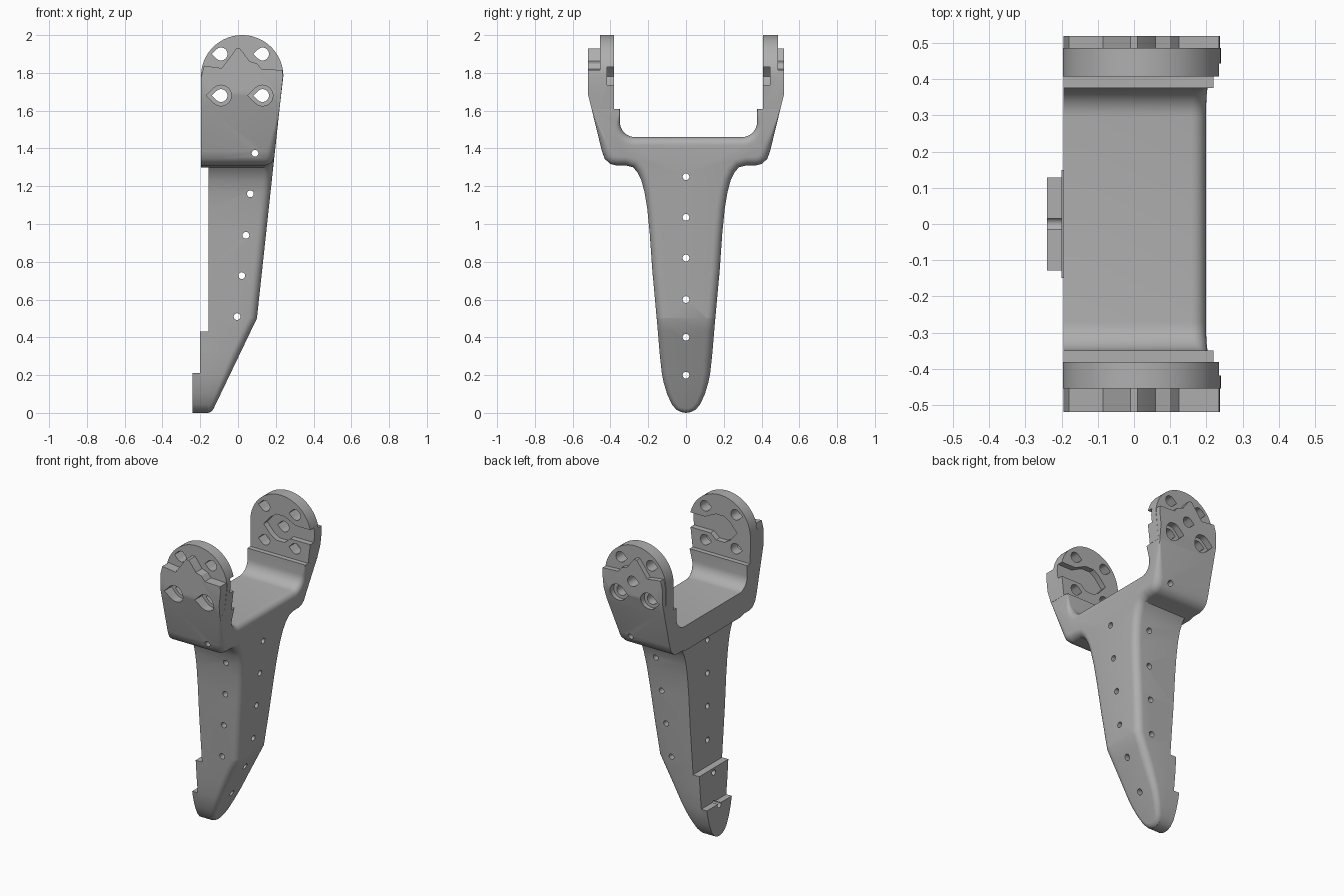
import bpy, bmesh, math

if "Cube" in bpy.data.objects:
    bpy.data.objects.remove(bpy.data.objects["Cube"])

grey = bpy.data.materials.new("mid_grey")
grey.diffuse_color = (0.43, 0.43, 0.43, 1)
grey.use_nodes = True
grey.node_tree.nodes["Principled BSDF"].inputs["Base Color"].default_value = grey.diffuse_color


def make(name, bm):
    bmesh.ops.recalc_face_normals(bm, faces=bm.faces)
    me = bpy.data.meshes.new(name)
    bm.to_mesh(me)
    bm.free()
    ob = bpy.data.objects.new(name, me)
    bpy.context.collection.objects.link(ob)
    me.materials.append(grey)
    return ob


def prism(bm, pts, axis, a, b):
    """Extrude a 2D outline along x (pts are y,z) or along y (pts are x,z)."""
    def co(p, t):
        return (t, p[0], p[1]) if axis == "x" else (p[0], t, p[1])
    lo = [bm.verts.new(co(p, a)) for p in pts]
    hi = [bm.verts.new(co(p, b)) for p in pts]
    bm.faces.new(lo)
    bm.faces.new(hi)
    for i in range(len(pts)):
        j = (i + 1) % len(pts)
        bm.faces.new((lo[i], lo[j], hi[j], hi[i]))


def arc(cx, cz, r, a0, a1, n):
    return [(cx + r * math.cos(math.radians(a0 + (a1 - a0) * i / n)),
             cz + r * math.sin(math.radians(a0 + (a1 - a0) * i / n))) for i in range(n + 1)]


def teardrop(cx, cz, r):
    return arc(cx, cz, r, -135, 135, 18) + [(cx - r * 1.42, cz)]


# Side outline (y, z): tapered stem, shoulders and the U-shaped yoke
side = [(.025, .004), (.05, .016), (.075, .045), (.1, .1), (.118, .16), (.128, .21),
        (.14, .32), (.149, .43), (.155, .5), (.178, .75), (.192, .95), (.205, 1.08),
        (.22, 1.17), (.236, 1.23), (.258, 1.275), (.28, 1.3), (.32, 1.31), (.37, 1.31),
        (.402, 1.318), (.43, 1.345), (.445, 1.385), (.5, 1.61)]
TOP = 1.61
outline = [(0, 0)] + side
outline += [(.376, TOP)] + arc(.296, 1.54, .08, 0, -90, 8)
outline += arc(-.27, 1.54, .08, -90, -180, 8) + [(-.35, TOP)]
outline += [(-y, z) for y, z in reversed(side)]


def front_x(z):
    return -.14 + .48 * z if z < .5 else .1 + (z - .5) * .108


def radius(z):
    if z < .3:
        return .022 + .08 * z
    return max(.002, .046 * min(1, (1.6 - z) / .14))


# Main body: outline swept from the back to a rounded, sloping front
bm = bmesh.new()
n = len(outline)
normals = []
for i in range(n):
    (y0, z0), (y1, z1), (y2, z2) = outline[i - 1], outline[i], outline[(i + 1) % n]
    a, b = math.hypot(y1 - y0, z1 - z0), math.hypot(y2 - y1, z2 - z1)
    ny = (z1 - z0) / a + (z2 - z1) / b
    nz = -(y1 - y0) / a - (y2 - y1) / b
    l = math.hypot(ny, nz)
    normals.append((ny / l, nz / l))
BACK = -10
rings = [[bm.verts.new((BACK, y, z)) for y, z in outline]]
for k in range(7):
    t = math.radians(15 * k)
    ring = []
    for (y, z), (ny, nz) in zip(outline, normals):
        r = radius(z)
        d = r * (1 - math.cos(t))
        ring.append(bm.verts.new((-r * (1 - math.sin(t)), y - ny * d, z - nz * d)))
    rings.append(ring)
for p, q in zip(rings, rings[1:]):
    for i in range(n):
        j = (i + 1) % n
        bm.faces.new((p[i], p[j], q[j], q[i]))
bm.faces.new(rings[0])
bm.faces.new(rings[-1])
bmesh.ops.bisect_plane(bm, geom=bm.verts[:] + bm.edges[:] + bm.faces[:],
                       plane_co=(0, 0, .5), plane_no=(0, 0, 1), dist=1e-5)
for v in bm.verts:
    v.co.x = -.155 if v.co.x < -5 else front_x(v.co.z) + v.co.x
parts = [make("stem_and_yoke", bm)]

# Back slabs: yoke back and the two steps near the foot
for name, lo, hi, x in (("yoke_back", 1.3, 9, -.195), ("step_upper", 0, .43, -.2),
                        ("step_lower", 0, .21, -.24)):
    bm = bmesh.new()
    x1 = -.2 if name == "step_lower" else -.155
    prism(bm, [p for p in outline if lo <= p[1] <= hi], "x", x, x1)
    parts.append(make(name, bm))

# Round ear plates and the crowned outer pads
ear = [(-.195, TOP), (front_x(TOP), TOP)] + arc(.022, 1.782, .218, 0, 180, 40)
pad = [(-.195, TOP), (front_x(TOP), TOP), (.238, 1.78), (.235, 1.815), (.125, 1.82),
       (.1, 1.85), (.06, 1.862), (.03, 1.905), (.01, 1.928), (-.01, 1.928), (-.03, 1.9),
       (-.06, 1.86), (-.085, 1.825), (-.18, 1.838), (-.195, 1.78)]
for tag, s, inner, mid in (("front", -1, .381, .455), ("rear", 1, .407, .487)):
    bm = bmesh.new()
    prism(bm, ear, "y", s * inner, s * mid)
    parts.append(make("ear_plate_" + tag, bm))
    bm = bmesh.new()
    prism(bm, pad, "y", s * mid, s * .52)
    bmesh.ops.bisect_plane(bm, geom=bm.verts[:] + bm.edges[:] + bm.faces[:],
                           plane_co=(0, 0, 1.69), plane_no=(0, 0, 1), dist=1e-5)
    for v in bm.verts:
        if v.co.z < TOP + .001 and abs(v.co.y) > .51:
            v.co.y = s * .5
    parts.append(make("ear_pad_" + tag, bm))

# Through holes: ear bolts, one centre hole, pin holes in the stem
bm = bmesh.new()
for x in (-.09, .13):
    for z in (1.68, 1.9):
        prism(bm, teardrop(x, z, .034), "y", -1, 1)
prism(bm, teardrop(.022, 1.782, .034), "y", .2, 1)
for x, z in ((.09, 1.375), (.065, 1.16), (.042, .94), (.02, .727), (-.005, .51)):
    prism(bm, arc(x, z, .018, 0, 337.5, 15), "y", -1, 1)
for z in (1.25, 1.035, .82, .6, .4, .2):
    prism(bm, arc(0, z, .018, 0, 337.5, 15), "x", -1, 1)
holes = make("hole_cutter", bm)

# Counterbores outside, keyed slots inside
slot = [(.4, 1.735), (.4, 1.83), (.13, 1.83), (.09, 1.85), (.05, 1.868), (-.01, 1.868),
        (-.05, 1.84), (-.1, 1.782), (-.05, 1.725), (-.01, 1.7), (.05, 1.7), (.09, 1.735)]
bm = bmesh.new()
for s, inner, mid in ((-1, .381, .455), (1, .407, .487)):
    for x in (-.09, .13):
        prism(bm, teardrop(x, 1.68, .055), "y", s * (mid - .01), s)
    prism(bm, slot, "y", s * .2, s * (inner + .037))
recess = make("recess_cutter", bm)

for ob in parts:
    bpy.ops.object.select_all(action="DESELECT")
    bpy.context.view_layer.objects.active = ob
    ob.select_set(True)
    for cutter in (holes, recess):
        if cutter == recess and not ob.name.startswith("ear"):
            continue
        m = ob.modifiers.new("cut", "BOOLEAN")
        m.operation, m.solver, m.object = "DIFFERENCE", "EXACT", cutter
        bpy.ops.object.modifier_apply(modifier=m.name)
    bpy.ops.object.shade_smooth_by_angle(angle=math.radians(32))
for cutter in (holes, recess):
    bpy.data.objects.remove(cutter)
